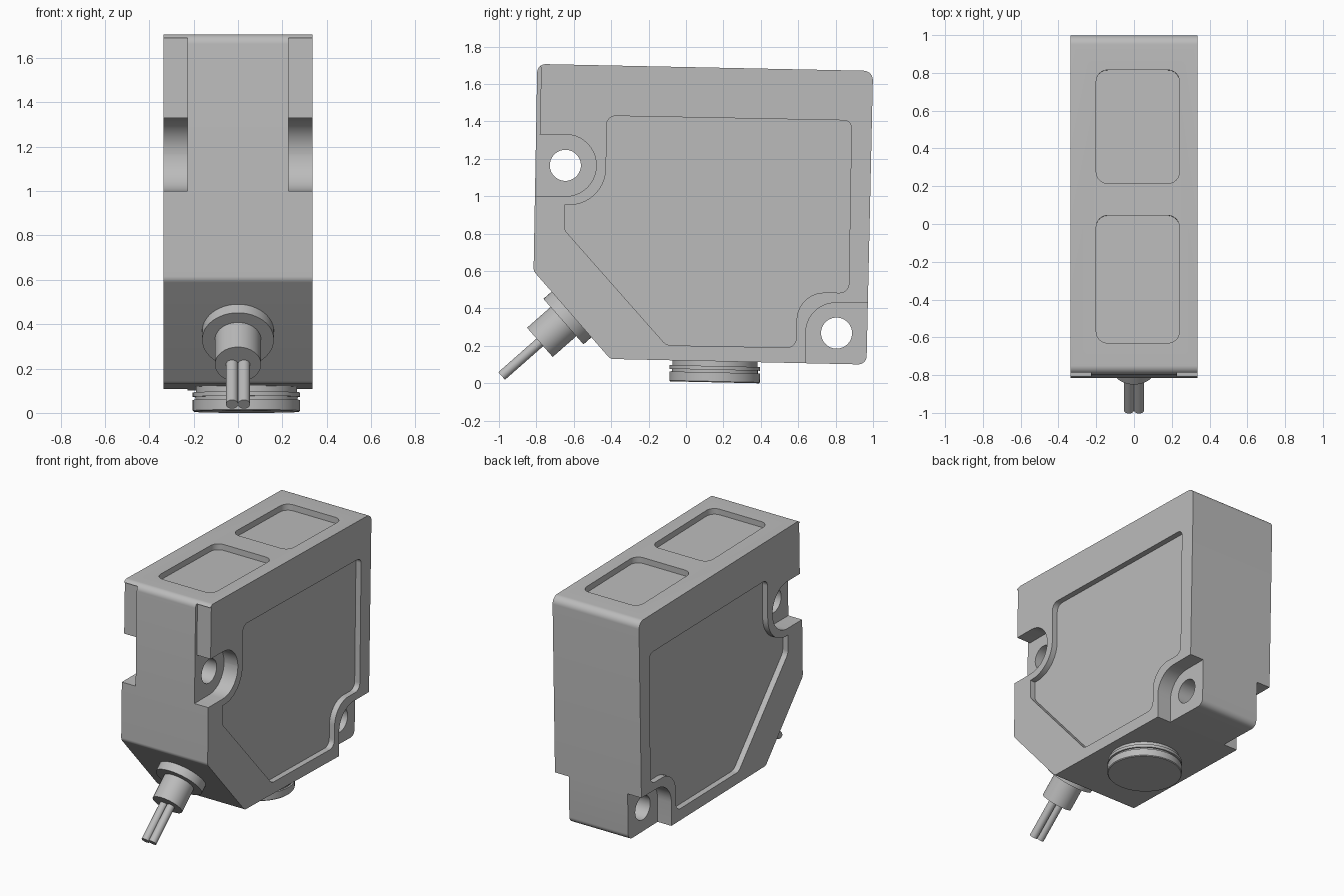
import bpy, bmesh, math
from mathutils import Vector

cube = bpy.data.objects.get("Cube")
if cube:
    bpy.data.objects.remove(cube)

grey = bpy.data.materials.new("housing grey")
grey.use_nodes = True
COLOUR = (0.5, 0.5, 0.5, 1)
grey.diffuse_color = COLOUR
grey.node_tree.nodes["Principled BSDF"].inputs["Base Color"].default_value = COLOUR

HALF = 0.335      # half the body width
INNER = 0.228     # half width between the mounting notches
TILT = -0.022     # slight lean of the whole body about x


def make_object(name, bm):
    bmesh.ops.recalc_face_normals(bm, faces=bm.faces[:])
    mesh = bpy.data.meshes.new(name)
    bm.to_mesh(mesh)
    bm.free()
    mesh.materials.append(grey)
    obj = bpy.data.objects.new(name, mesh)
    bpy.context.collection.objects.link(obj)
    return obj


def fillet(corners, steps=10):
    """Round each (u, v, radius) corner of a closed outline."""
    outline = []
    for i, (u, v, r) in enumerate(corners):
        b = Vector((u, v))
        if r == 0:
            outline.append(b)
            continue
        to_a = (Vector(corners[i - 1][:2]) - b).normalized()
        to_c = (Vector(corners[(i + 1) % len(corners)][:2]) - b).normalized()
        half = to_a.angle(to_c) / 2
        centre = b + (to_a + to_c).normalized() * r / math.sin(half)
        start = b + to_a * r / math.tan(half) - centre
        end = b + to_c * r / math.tan(half) - centre
        sweep = start.angle(end)
        for k in range(steps + 1):
            t = k / steps
            arc = start * math.sin((1 - t) * sweep) + end * math.sin(t * sweep)
            outline.append(centre + arc / math.sin(sweep))
    return outline


def prism(name, corners, low, high, axis="X"):
    """Extrude a rounded outline along x (outline in y, z) or z (outline in x, y)."""
    bm = bmesh.new()
    place = (lambda p, h: (h, p.x, p.y)) if axis == "X" else (lambda p, h: (p.x, p.y, h))
    outline = fillet(corners)
    bottom = [bm.verts.new(place(p, low)) for p in outline]
    top = [bm.verts.new(place(p, high)) for p in outline]
    bm.faces.new(bottom)
    bm.faces.new(top)
    for i in range(len(outline)):
        bm.faces.new((bottom[i - 1], bottom[i], top[i], top[i - 1]))
    return make_object(name, bm)


def lathe(name, profile, origin, direction, segments=48):
    """Turn a (radius, distance) profile about an axis and cap both ends."""
    bm = bmesh.new()
    turn = Vector(direction).to_track_quat("Z", "Y")
    rings = []
    for r, h in profile:
        ring = []
        for k in range(segments):
            a = math.tau * k / segments
            ring.append(bm.verts.new(
                Vector(origin) + turn @ Vector((r * math.cos(a), r * math.sin(a), h))))
        rings.append(ring)
    for lower, upper in zip(rings, rings[1:]):
        for k in range(segments):
            bm.faces.new((lower[k - 1], lower[k], upper[k], upper[k - 1]))
    bm.faces.new(rings[0])
    bm.faces.new(rings[-1])
    return make_object(name, bm)


def cut(target, cutter):
    cutter.hide_render = True
    mod = target.modifiers.new("cut", "BOOLEAN")
    mod.operation = "DIFFERENCE"
    mod.solver = "EXACT"
    mod.object = cutter
    bpy.context.view_layer.objects.active = target
    bpy.ops.object.modifier_apply(modifier=mod.name)
    bpy.data.objects.remove(cutter)


# Body: five-sided outline with rounded corners
body = prism("housing", [
    (-0.795, 1.707, 0.045), (1.0, 1.67, 0.05), (0.965, 0.1, 0.045),
    (-0.405, 0.13, 0.04), (-0.815, 0.6, 0.04)], -HALF, HALF)

# Outlines cut into both sides
front_notch = [(-0.95, 1.0, 0), (-0.48, 1.0, 0.163), (-0.48, 1.33, 0.163),
               (-0.782, 1.33, 0), (-0.774, 1.69, 0), (-0.95, 1.69, 0)]
rear_notch = [(0.64, -0.1, 0), (0.64, 0.43, 0.16), (1.2, 0.43, 0), (1.2, -0.1, 0)]
side_pocket = [
    (-0.425, 1.43, 0.05), (0.885, 1.405, 0.04), (0.87, 0.483, 0.05),
    (0.594, 0.487, 0.15), (0.588, 0.19, 0.05), (-0.105, 0.203, 0.06),
    (-0.65, 0.82, 0.06), (-0.65, 0.952, 0), (-0.428, 0.952, 0.2)]
for side in (-1, 1):
    for outline, depth in ((front_notch, INNER), (rear_notch, INNER), (side_pocket, HALF - 0.04)):
        low, high = sorted((side * depth, side * (HALF + 0.1)))
        cut(body, prism("side_cutter", outline, low, high))

# Mounting holes right through
for y, z in ((-0.645, 1.165), (0.805, 0.268)):
    cut(body, lathe("hole_cutter", [(0.083, -0.5), (0.083, 0.5)], (0, y, z), (1, 0, 0)))

# Two shallow window recesses on top
for y0, y1 in ((0.215, 0.815), (-0.63, 0.045)):
    middle, length = (y0 + y1) / 2, (y1 - y0) / 2
    window = prism("window_cutter", [
        (-0.2, -length, 0.06), (0.24, -length, 0.06),
        (0.24, length, 0.06), (-0.2, length, 0.06)], -0.04, 0.1, "Z")
    window.location = (0, middle, 1.707 + TILT * (middle + 0.795))
    window.rotation_euler.x = TILT
    bpy.context.view_layer.update()
    cut(body, window)

# Grooved round plug underneath
plug = lathe("bottom_plug", [
    (0.228, -0.03), (0.228, 0.026), (0.242, 0.026), (0.242, 0.046),
    (0.23, 0.046), (0.23, 0.06), (0.242, 0.06), (0.242, 0.108), (0.237, 0.113)],
    (0.038, 0.155, 0.118), (0, TILT, -1), 64)

# Cable gland and twin wires on the sloping face
slope = (0, -0.75, -0.66)
base = Vector((0, -0.614, 0.366))
gland = lathe("cable_gland", [
    (0.162, -0.02), (0.162, 0.055), (0.104, 0.055), (0.104, 0.223)], base, slope)
parts = [body, plug, gland]
for name, x in (("right_wire", -0.027), ("left_wire", 0.027)):
    parts.append(lathe(name, [(0.027, 0.2), (0.027, 0.495)],
                       base + Vector((x, 0, 0)), slope, 24))

# Smooth the curved surfaces, keep the edges crisp
bpy.ops.object.select_all(action="DESELECT")
for obj in parts:
    obj.select_set(True)
bpy.context.view_layer.objects.active = body
bpy.ops.object.shade_smooth_by_angle(angle=math.radians(30))
